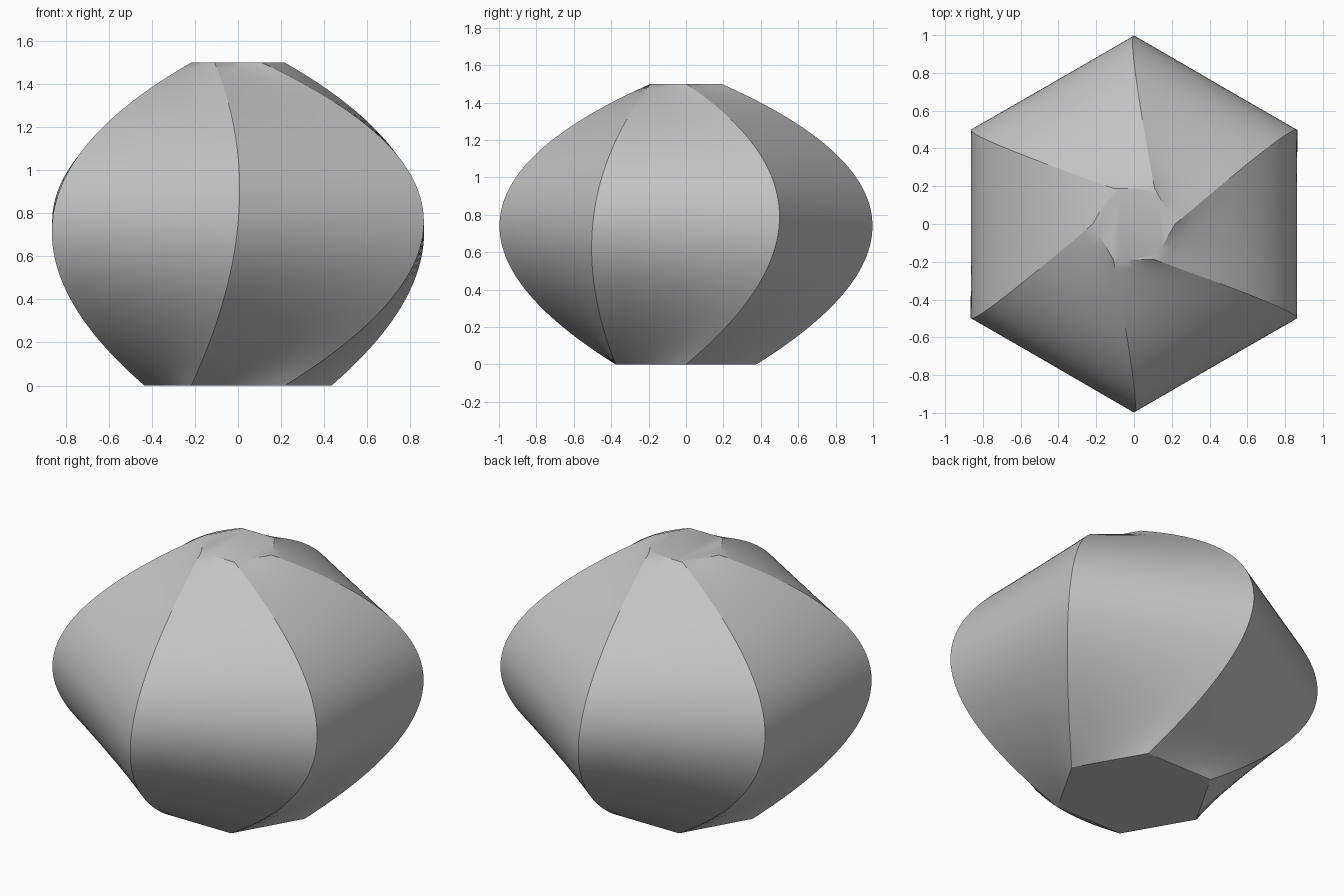
import bpy, bmesh, math
from mathutils import Vector

cube = bpy.data.objects.get("Cube")
if cube:
    bpy.data.objects.remove(cube)

SIDES, ROWS, COLS = 6, 48, 6
HEIGHT = 1.5

grey = bpy.data.materials.new("plain grey")
grey.use_nodes = True
grey.diffuse_color = (0.55, 0.55, 0.55, 1)
grey.node_tree.nodes["Principled BSDF"].inputs["Base Color"].default_value = (0.55, 0.55, 0.55, 1)


def ring_point(radius, degrees, z):
    a = math.radians(degrees)
    return Vector((radius * math.cos(a), radius * math.sin(a), z))


def arc(p0, p1, p2, t):
    """Parabola through three points, spaced by the distances between them."""
    d0, d1 = (p1 - p0).length, (p2 - p1).length
    m = d0 / (d0 + d1)
    return (p0 * ((t - m) * (t - 1) / m)
            + p1 * (t * (t - 1) / (m * (m - 1)))
            + p2 * (t * (t - m) / (1 - m)))


def corner(side, t):
    """Corner edge: small base, wide turned middle, narrow top."""
    a = 60 * side
    return arc(ring_point(0.435, a, 0), ring_point(0.997, a + 30, HEIGHT / 2),
               ring_point(0.218, a, HEIGHT), t)


# Twisted hexagonal body lofted between the corner edges
bm = bmesh.new()
rings = []
for r in range(ROWS + 1):
    t = r / ROWS
    ring = []
    for s in range(SIDES):
        a, b = corner(s, t), corner(s + 1, t)
        ring += [bm.verts.new(a.lerp(b, c / COLS)) for c in range(COLS)]
    rings.append(ring)

count = SIDES * COLS
for low, high in zip(rings, rings[1:]):
    for i in range(count):
        j = (i + 1) % count
        bm.faces.new((low[i], low[j], high[j], high[i]))

# Flat base and top
bm.faces.new(rings[0][::-1])
bm.faces.new(rings[-1])

mesh = bpy.data.meshes.new("twisted_body")
bm.to_mesh(mesh)
bm.free()
mesh.materials.append(grey)
body = bpy.data.objects.new("twisted_body", mesh)
bpy.context.collection.objects.link(body)

# Smooth panels with crisp corners
bpy.ops.object.select_all(action="DESELECT")
body.select_set(True)
bpy.context.view_layer.objects.active = body
bpy.ops.object.shade_smooth_by_angle(angle=math.radians(30))
